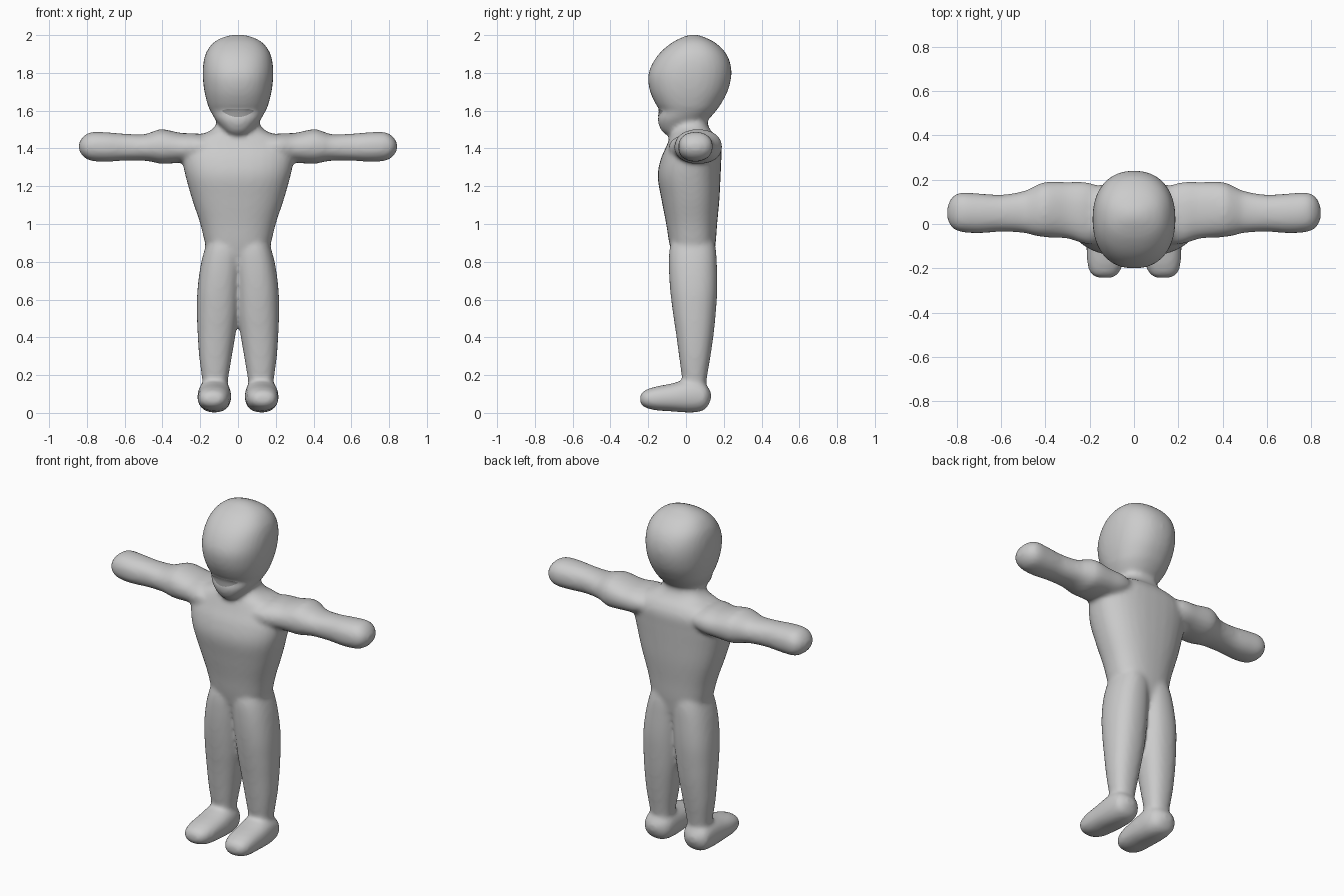
import bpy, bmesh, math
from mathutils import Vector

if "Cube" in bpy.data.objects:
    bpy.data.objects.remove(bpy.data.objects["Cube"])


def material(name, rgb):
    m = bpy.data.materials.new(name)
    m.diffuse_color = (*rgb, 1)
    m.use_nodes = True
    m.node_tree.nodes["Principled BSDF"].inputs["Base Color"].default_value = m.diffuse_color
    return m


grey = material("clay grey", (0.6, 0.6, 0.6))
dark = material("mouth grey", (0.3, 0.3, 0.3))


def catmull(rows, steps=5):
    """Smoothly interpolate a list of cross-sections."""
    out = []
    for i in range(len(rows) - 1):
        p = [rows[max(0, min(len(rows) - 1, i + k))] for k in (-1, 0, 1, 2)]
        for s in range(steps):
            t = s / steps
            out.append([0.5 * (2 * b + (c - a) * t + (2 * a - 5 * b + 4 * c - d) * t * t
                               + (3 * b - a - 3 * c + d) * t ** 3)
                        for a, b, c, d in zip(*p)])
    return out + [list(rows[-1])]


def loft(bm, rows, place, power=2.2, side=1, n=32):
    """Rows are (position, a_min, a_max, b_min, b_max); place maps (t, a, b) to x, y, z."""
    rings = []
    for t, a0, a1, b0, b1 in catmull(rows):
        ring = []
        for k in range(n):
            ang = 2 * math.pi * k / n
            c, s = math.cos(ang), math.sin(ang)
            a = (a0 + a1) / 2 + (a1 - a0) / 2 * math.copysign(abs(c) ** (2 / power), c)
            b = (b0 + b1) / 2 + (b1 - b0) / 2 * math.copysign(abs(s) ** (2 / power), s)
            v = Vector(place(t, a, b))
            v.x *= side
            ring.append(bm.verts.new(v))
        rings.append(ring)
    for r, q in zip(rings, rings[1:]):
        for k in range(n):
            bm.faces.new((r[k], r[(k + 1) % n], q[(k + 1) % n], q[k]))
    bm.faces.new(rings[0])
    bm.faces.new(rings[-1])


def along_x(t, a, b): return (t, a, b)
def along_y(t, a, b): return (a, t, b)
def along_z(t, a, b): return (a, b, t)


# half width, front and back at each height
torso = [(0.68, .05, .0, .08), (0.76, .13, -.05, .13), (0.88, .17, -.085, .155),
         (1.0, .20, -.105, .165), (1.13, .243, -.13, .177), (1.25, .277, -.15, .183),
         (1.34, .295, -.135, .187), (1.41, .29, -.105, .188), (1.46, .235, -.085, .165),
         (1.49, .155, -.075, .135), (1.53, .115, -.065, .115), (1.6, .10, -.06, .11)]
head = [(1.465, .025, -.09, -.04), (1.485, .06, -.122, .0), (1.52, .095, -.143, .075),
        (1.56, .125, -.15, .125), (1.60, .147, -.138, .16), (1.63, .16, -.158, .182),
        (1.70, .178, -.19, .22), (1.78, .187, -.201, .24), (1.85, .184, -.178, .235),
        (1.91, .168, -.135, .207), (1.96, .13, -.075, .155), (1.988, .08, -.02, .10),
        (2.002, .03, .02, .06)]
arm = [(.15, -.09, .17, 1.36, 1.46), (.22, -.09, .19, 1.33, 1.48), (.3, -.066, .19, 1.325, 1.482),
       (.4, -.06, .19, 1.318, 1.502), (.45, -.052, .17, 1.328, 1.49),
       (.5, -.04, .148, 1.335, 1.475), (.6, -.035, .132, 1.335, 1.478),
       (.7, -.042, .138, 1.33, 1.486), (.78, -.036, .142, 1.335, 1.486),
       (.82, -.018, .122, 1.358, 1.462), (.842, .02, .08, 1.39, 1.43)]
leg = [(.10, .06, .18, .0, .10), (.18, .052, .19, -.02, .11), (.3, .032, .206, -.037, .13),
       (.42, .012, .214, -.053, .147), (.52, -.002, .217, -.068, .157),
       (.65, -.012, .215, -.084, .166), (.78, -.02, .198, -.091, .164),
       (.88, -.02, .172, -.085, .156), (.96, .02, .14, -.05, .13)]
foot = [(-.243, .10, .16, .055, .09), (-.225, .07, .195, .033, .115), (-.17, .047, .212, .015, .137),
        (-.08, .037, .215, .008, .155), (.0, .036, .214, .002, .175), (.06, .04, .21, .004, .175),
        (.105, .058, .20, .022, .15), (.132, .10, .16, .07, .11)]

bm = bmesh.new()
loft(bm, [(z, -w, w, f, b) for z, w, f, b in torso], along_z, 2.4)
loft(bm, [(z, -w, w, f, b) for z, w, f, b in head], along_z, 2.25)
for side in (1, -1):
    loft(bm, arm, along_x, 2.2, side)
    loft(bm, leg, along_z, 2.3, side)
    loft(bm, foot, along_y, 2.3, side)
bmesh.ops.recalc_face_normals(bm, faces=bm.faces)

# fuse all parts into one soft skin
mesh = bpy.data.meshes.new("body")
bm.to_mesh(mesh)
bm.free()
body = bpy.data.objects.new("body", mesh)
bpy.context.collection.objects.link(body)
mesh.materials.append(grey)
remesh = body.modifiers.new("fuse", "REMESH")
remesh.mode = "VOXEL"
remesh.voxel_size = 0.012
remesh.use_smooth_shade = True
soften = body.modifiers.new("soften", "SMOOTH")
soften.factor = 0.5
soften.iterations = 10

# mouth: thin crescent plate laid on the face
bm = bmesh.new()
cols = []
for i in range(25):
    u = -1 + 2 * i / 24
    low = 1.598 - 0.032 * (1 - u * u)
    high = 1.598 + 0.010 * (1 - u ** 4)
    cols.append([bm.verts.new((u * 0.085, -0.3, low + (high - low + 0.002) * j / 4))
                 for j in range(5)])
for p, q in zip(cols, cols[1:]):
    for j in range(4):
        bm.faces.new((p[j], q[j], q[j + 1], p[j + 1]))
mesh = bpy.data.meshes.new("mouth")
bm.to_mesh(mesh)
bm.free()
for p in mesh.polygons:
    p.use_smooth = True
mesh.materials.append(dark)
mouth = bpy.data.objects.new("mouth", mesh)
bpy.context.collection.objects.link(mouth)
wrap = mouth.modifiers.new("lay on face", "SHRINKWRAP")
wrap.target = body
wrap.wrap_method = "PROJECT"
wrap.use_project_y = True
wrap.use_positive_direction = True
wrap.use_negative_direction = False
wrap.offset = 0.003
